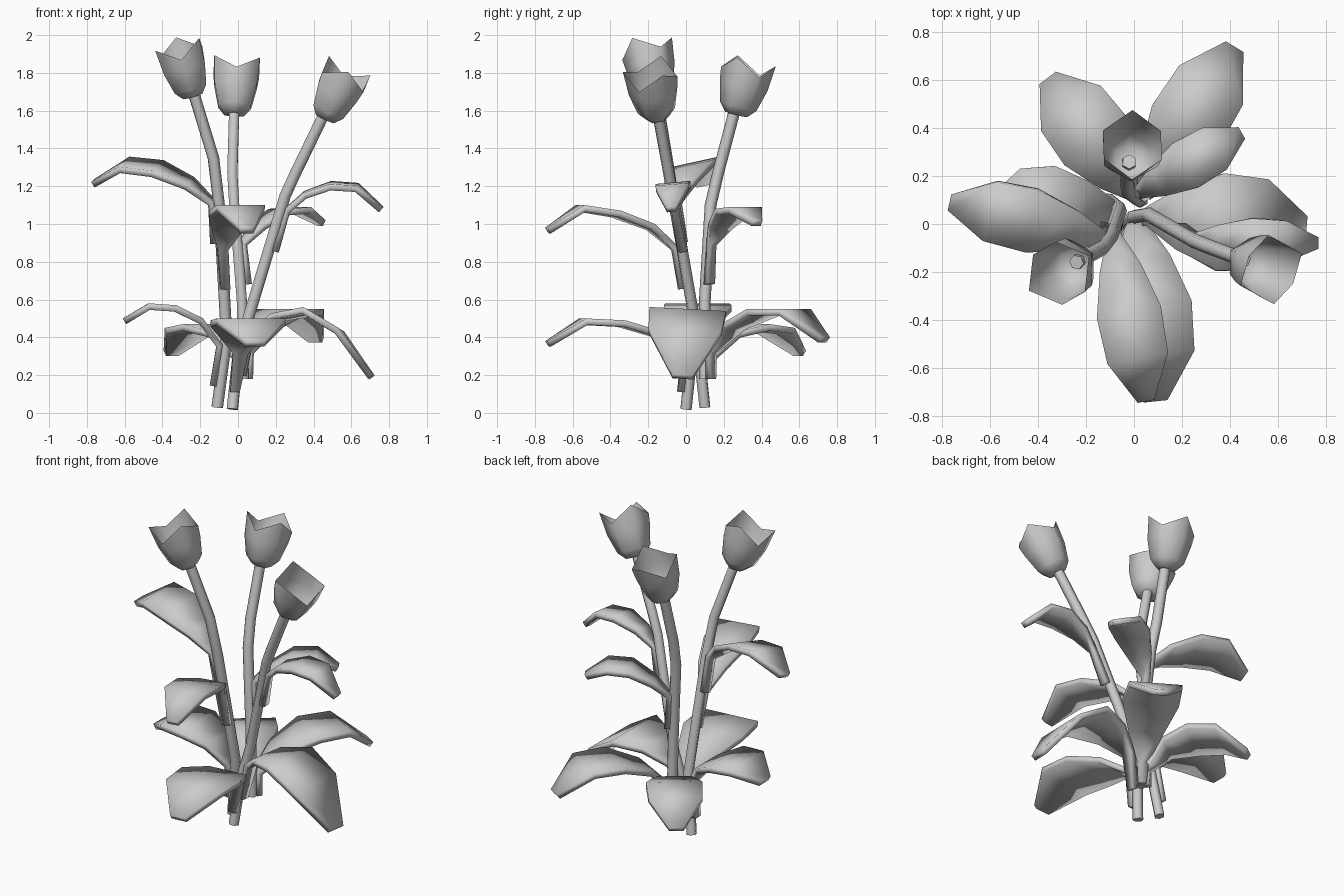
import bpy, bmesh, math
from mathutils import Vector, Quaternion

cube = bpy.data.objects.get("Cube")
if cube:
    bpy.data.objects.remove(cube, do_unlink=True)

grey = bpy.data.materials.new("plain grey")
grey.use_nodes = True
grey.diffuse_color = (0.6, 0.6, 0.6, 1)
grey.node_tree.nodes["Principled BSDF"].inputs["Base Color"].default_value = (0.6, 0.6, 0.6, 1)


def finish(obj, angle):
    """Give the object its colour and soft shading with sharp edges."""
    if not obj.data.materials:
        obj.data.materials.append(grey)
    bpy.ops.object.select_all(action='DESELECT')
    obj.select_set(True)
    bpy.context.view_layer.objects.active = obj
    bpy.ops.object.shade_smooth_by_angle(angle=math.radians(angle))


def mesh_object(name, bm):
    mesh = bpy.data.meshes.new(name)
    bm.to_mesh(mesh)
    bm.free()
    obj = bpy.data.objects.new(name, mesh)
    bpy.context.collection.objects.link(obj)
    return obj


# Stem paths from the ground up
STEMS = {
    "left": [(-.11, .1, .03), (-.06, .06, .4), (-.1, -.06, 1.1), (-.13, -.1, 1.35), (-.24, -.16, 1.71)],
    "back": [(.03, .1, .18), (.02, .1, .6), (-.02, .13, 1.1), (-.03, .17, 1.27), (-.02, .26, 1.61)],
    "right": [(-.03, 0, .02), (0, .03, .3), (.06, .04, .52), (.25, -.07, 1.15), (.3, -.09, 1.26), (.46, -.15, 1.59)],
}


def stem(name, points):
    curve = bpy.data.curves.new(name, 'CURVE')
    curve.dimensions = '3D'
    curve.bevel_depth = 0.031
    curve.bevel_resolution = 1
    curve.use_fill_caps = True
    spline = curve.splines.new('POLY')
    spline.points.add(len(points) - 1)
    for p, co in zip(spline.points, points):
        p.co = (*co, 1)
    obj = bpy.data.objects.new(name, curve)
    bpy.context.collection.objects.link(obj)
    bpy.ops.object.select_all(action='DESELECT')
    obj.select_set(True)
    bpy.context.view_layer.objects.active = obj
    bpy.ops.object.convert(target='MESH')
    finish(bpy.context.view_layer.objects.active, 65)


def on_stem(key, z):
    """Point on a stem's axis at height z."""
    pts = [Vector(p) for p in STEMS[key]]
    if z <= pts[0].z:
        return pts[0]
    for a, b in zip(pts, pts[1:]):
        if z <= b.z:
            return a.lerp(b, (z - a.z) / (b.z - a.z))
    return pts[-1]


def flower(name, base, top, turn):
    """Six-sided open cup whose rim alternates between petal tips and notches."""
    base, axis = Vector(base), Vector(top) - Vector(base)
    rot = Vector((0, 0, 1)).rotation_difference(axis)
    bm = bmesh.new()
    rings = []
    for radius, height in ((.06, 0), (.1, .045), (.13, .16), (.14, None)):
        ring = []
        for i in range(6):
            a = math.radians(turn + 60 * i)
            h = (.3 if i % 2 == 0 else .225) if height is None else height
            ring.append(bm.verts.new(base + rot @ Vector((radius * math.cos(a), radius * math.sin(a), h))))
        rings.append(ring)
    for lo, hi in zip(rings, rings[1:]):
        for i in range(6):
            j = (i + 1) % 6
            bm.faces.new((lo[i], lo[j], hi[j], hi[i]))
    bm.faces.new(rings[0][::-1])
    finish(mesh_object(name, bm), 65)


def leaf(name, key, tip, heights, width, roll=0):
    """Arching blade that runs up its stem, then out to the tip."""
    base = on_stem(key, heights[0])
    out = Vector((tip[0] - base.x, tip[1] - base.y, 0))
    direction = out.normalized()
    side = Vector((-direction.y, direction.x, 0))
    side = Quaternion(direction, math.radians(roll)) @ side
    root = on_stem(key, heights[0] - .22) + direction * .02
    rows = [(root, .07)]
    for t, z, w in zip((.03, .22, .48, .75, 1), heights, (.2, .62, .97, .92, .25)):
        p = base + out * t
        rows.append((Vector((p.x, p.y, z)), w * width / 2))
    rows[0] = (root, .025)
    bm = bmesh.new()
    pairs = [(bm.verts.new(p - side * w), bm.verts.new(p + side * w)) for p, w in rows]
    for a, b in zip(pairs, pairs[1:]):
        bm.faces.new((a[0], b[0], b[1], a[1]))
    obj = mesh_object(name, bm)
    solid = obj.modifiers.new("thickness", 'SOLIDIFY')
    solid.thickness = 0.035
    solid.offset = -1
    finish(obj, 40)


for key, path in STEMS.items():
    stem(key + "_stem", path)

flower("left_flower", (-.24, -.16, 1.68), (-.32, -.21, 1.95), 90)
flower("back_flower", (-.02, .265, 1.58), (-.005, .34, 1.87), 90)
flower("right_flower", (.46, -.15, 1.56), (.6, -.2, 1.85), 30)

# Lower leaves
leaf("lower_front_leaf", "right", (.09, -.74), (.33, .43, .49, .5, .38), .4)
leaf("lower_right_leaf", "right", (.72, -.02), (.42, .52, .55, .44, .2), .42, -3)
leaf("lower_back_right_leaf", "back", (.42, .74), (.33, .47, .55, .55, .4), .34)
leaf("lower_back_left_leaf", "back", (-.36, .61), (.3, .43, .47, .45, .33), .34)
leaf("lower_left_leaf", "left", (-.61, .06), (.36, .5, .57, .58, .5), .37)

# Upper leaves
leaf("upper_front_leaf", "left", (.05, -.74), (.88, 1, 1.07, 1.1, .98), .28)
leaf("upper_left_leaf", "left", (-.77, .09), (1.12, 1.23, 1.31, 1.33, 1.23), .28, -12)
leaf("upper_right_leaf", "right", (.77, -.08), (1.08, 1.17, 1.22, 1.21, 1.09), .19, 5)
leaf("upper_back_leaf", "back", (.45, .38), (.9, 1, 1.08, 1.09, 1.02), .22)
